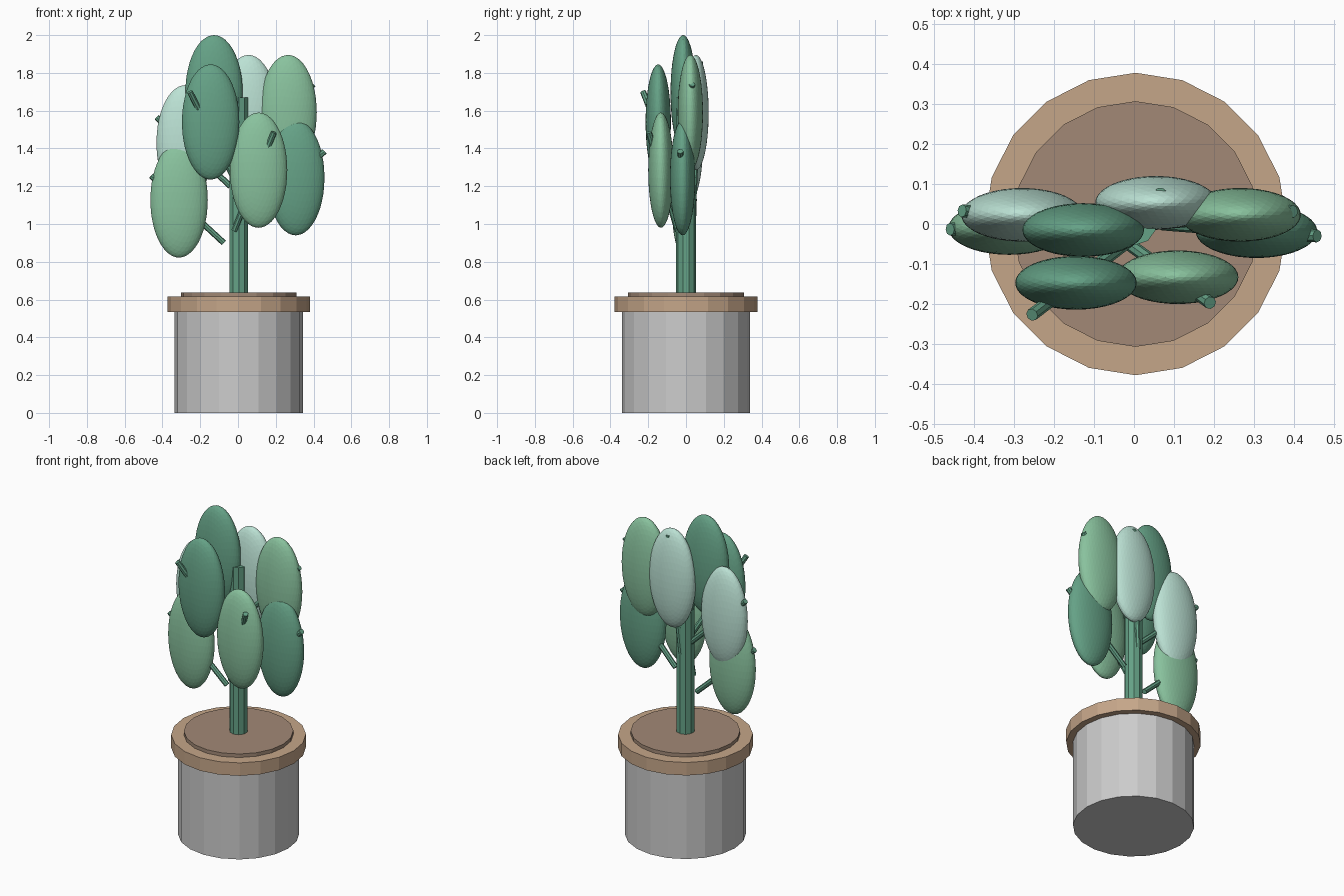
import bpy, math
from mathutils import Vector

if "Cube" in bpy.data.objects:
    bpy.data.objects.remove(bpy.data.objects["Cube"])

CX = 0.004  # pot and trunk axis


def mat(name, rgb):
    m = bpy.data.materials.new(name)
    m.diffuse_color = (*rgb, 1)
    m.use_nodes = True
    m.node_tree.nodes["Principled BSDF"].inputs["Base Color"].default_value = m.diffuse_color
    return m


DARK = mat("dark_green", (0.13, 0.36, 0.24))
LIGHT = mat("light_green", (0.25, 0.54, 0.34))
PALE = mat("pale_green", (0.50, 0.76, 0.66))
STEM = mat("stem_green", (0.13, 0.36, 0.24))
TAN = mat("tan", (0.56, 0.38, 0.25))
SOIL = mat("soil_brown", (0.36, 0.25, 0.18))


def finish(name, m):
    o = bpy.context.object
    o.name = name
    if m:
        o.data.materials.append(m)
    return o


def drum(name, r, z0, z1, sides, m=None):
    bpy.ops.mesh.primitive_cylinder_add(vertices=sides, radius=r, depth=z1 - z0,
                                        location=(CX, 0, (z0 + z1) / 2))
    return finish(name, m)


def branch(name, a, b, r=0.016):
    a, b = Vector(a), Vector(b)
    d = b - a
    bpy.ops.mesh.primitive_cylinder_add(vertices=8, radius=r, depth=d.length, location=(a + b) / 2,
                                        rotation=d.to_track_quat('Z', 'Y').to_euler())
    return finish(name, STEM)


def pad(name, centre, m):
    bpy.ops.mesh.primitive_ico_sphere_add(subdivisions=4, radius=1, location=centre)
    o = finish(name, m)
    o.scale = (0.152, 0.067, 0.305)


# pot, rim, soil and trunk
drum("pot", 0.34, 0, 0.54, 20)
drum("pot_rim", 0.378, 0.535, 0.615, 20, TAN)
drum("soil", 0.307, 0.60, 0.637, 20, SOIL)
drum("trunk", 0.052, 0.62, 1.67, 10, STEM)

# leaf pads, each with a stem running through it: centre, colour, stem start, stem tip
leaves = [
    ((-0.127, -0.015, 1.695), DARK, (-0.02, 0.0, 1.36), (-0.19, -0.02, 1.85)),
    ((-0.145, -0.147, 1.54), DARK, (-0.01, -0.04, 1.22), (-0.255, -0.227, 1.70)),
    ((0.109, -0.133, 1.285), LIGHT, (-0.02, -0.045, 0.965), (0.19, -0.197, 1.485)),
    ((0.306, -0.018, 1.245), DARK, (0.07, 0.0, 1.01), (0.458, -0.03, 1.385)),
    ((0.265, 0.023, 1.59), LIGHT, (0.04, 0.0, 1.36), (0.398, 0.032, 1.74)),
    ((0.055, 0.053, 1.59), PALE, (0.005, 0.04, 1.13), (0.066, 0.075, 1.86)),
    ((-0.28, 0.023, 1.43), PALE, (-0.04, 0.0, 1.2), (-0.43, 0.033, 1.565)),
    ((-0.312, -0.01, 1.127), LIGHT, (-0.075, 0.0, 0.90), (-0.46, -0.013, 1.255)),
]
for i, (c, m, a, b) in enumerate(leaves, 1):
    pad(f"leaf_{i}", c, m)
    branch(f"leaf_stem_{i}", a, b)
